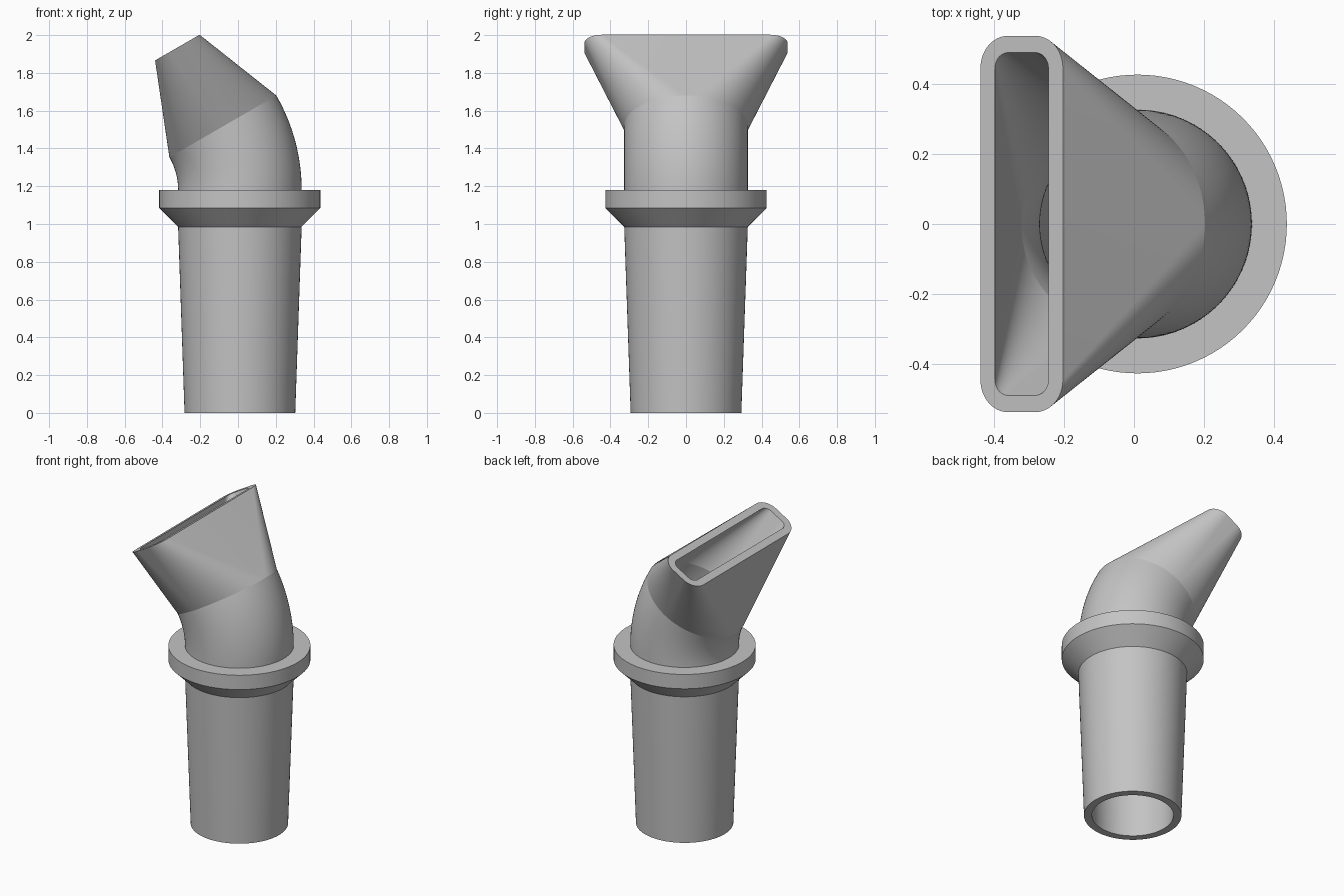
import bpy
import bmesh
from math import sin, cos, pi, radians
from mathutils import Vector

cube = bpy.data.objects.get("Cube")
if cube:
    bpy.data.objects.remove(cube, do_unlink=True)

grey = bpy.data.materials.new("plain grey")
grey.use_nodes = True
colour = (0.55, 0.55, 0.55, 1)
grey.diffuse_color = colour
grey.node_tree.nodes["Principled BSDF"].inputs["Base Color"].default_value = colour

# Main dimensions
AXIS_X = 0.01
R = 0.327            # outer radius of the pipe at the collar
FOOT_R = 0.293       # outer radius at the foot
WALL = 0.048
COLLAR_R = 0.427
NECK_Z, TOP_Z = 0.985, 1.18
BEND_R = 0.673
BEND = radians(30)
NOZZLE_LEN = 0.482
ARC_STEPS = 24       # steps per quarter turn


def ring(centre, tilt, hx, hy, r):
    """Rounded rectangle (a circle when hx = hy = r) in a plane tilted towards -x."""
    u, v = Vector((cos(tilt), 0, sin(tilt))), Vector((0, 1, 0))
    points = []
    for q, (sx, sy) in enumerate([(1, 1), (-1, 1), (-1, -1), (1, -1)]):
        for i in range(ARC_STEPS + 1):
            a = (q + i / ARC_STEPS) * pi / 2
            points.append(centre + u * (sx * (hx - r) + r * cos(a))
                          + v * (sy * (hy - r) + r * sin(a)))
    return points


def level(z, r):
    return ring(Vector((AXIS_X, 0, z)), 0, r, r, r)


def bend_centre(t):
    return Vector((AXIS_X - BEND_R + BEND_R * cos(t), 0, TOP_Z + BEND_R * sin(t)))


def bend_ring(t, r):
    return ring(bend_centre(t), t, r, r, r)


def loft(name, *chains):
    """Skin each chain of rings into a shell."""
    bm = bmesh.new()
    for chain in chains:
        rows = [[bm.verts.new(p) for p in points] for points in chain]
        for low, high in zip(rows, rows[1:]):
            for i in range(len(low)):
                j = (i + 1) % len(low)
                bm.faces.new((low[i], low[j], high[j], high[i]))
    bmesh.ops.remove_doubles(bm, verts=bm.verts, dist=0.00005)
    mesh = bpy.data.meshes.new(name)
    bm.to_mesh(mesh)
    bm.free()
    mesh.materials.append(grey)
    obj = bpy.data.objects.new(name, mesh)
    bpy.context.collection.objects.link(obj)
    bpy.ops.object.select_all(action='DESELECT')
    obj.select_set(True)
    bpy.context.view_layer.objects.active = obj
    bpy.ops.object.shade_smooth_by_angle(angle=radians(25))


# Tapered pipe: bore, foot rim and outer wall
loft("tapered_pipe", [level(TOP_Z, R - WALL), level(NECK_Z, R - WALL),
                      level(0, FOOT_R - WALL), level(0, FOOT_R),
                      level(NECK_Z, R)])

# Collar: sloped underside, rim and flat top
loft("collar", [level(NECK_Z, R), level(NECK_Z + 0.1, COLLAR_R),
                level(TOP_Z, COLLAR_R), level(TOP_Z, R)])

# Curved elbow: outer wall and bore
angles = [BEND * i / 16 for i in range(17)]
loft("elbow", [bend_ring(t, R) for t in angles],
     [bend_ring(t, R - WALL) for t in reversed(angles)])

# Flared nozzle: round at the elbow, a rounded slot at the mouth
mouth = bend_centre(BEND) + NOZZLE_LEN * Vector((-sin(BEND), 0, cos(BEND)))
SLOT = (0.136, 0.538, 0.092)
loft("nozzle", [bend_ring(BEND, R), ring(mouth, BEND, *SLOT),
                ring(mouth, BEND, *[s - WALL for s in SLOT]),
                bend_ring(BEND, R - WALL)])
